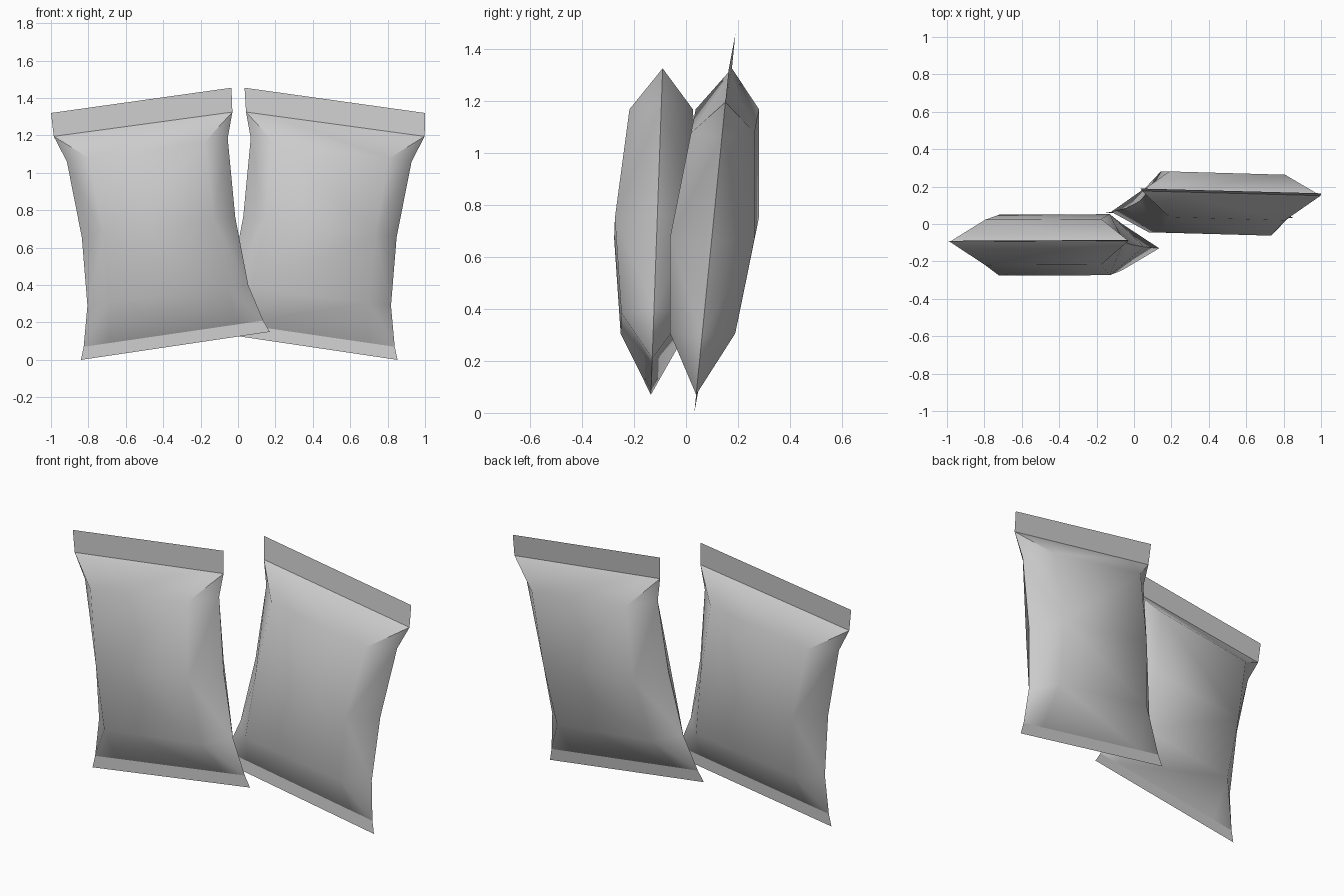
import bpy
import bmesh
import math
from mathutils import Vector

if "Cube" in bpy.data.objects:
    bpy.data.objects.remove(bpy.data.objects["Cube"])

foil = bpy.data.materials.new("grey foil")
foil.diffuse_color = (0.6, 0.6, 0.6, 1.0)
foil.use_nodes = True
foil.node_tree.nodes["Principled BSDF"].inputs["Base Color"].default_value = foil.diffuse_color

# Outline rows from top to bottom: outer x, outer z, inner x, inner z, half thickness
ROWS = [
    (-1.000, 1.320, -0.035, 1.455, 0.0),    # top of upper seal
    (-0.985, 1.195, -0.030, 1.325, 0.0),    # upper seal line
    (-0.915, 1.060, -0.055, 1.185, 0.122),
    (-0.835, 0.655, -0.015, 0.765, 0.163),
    (-0.805, 0.290, 0.055, 0.400, 0.125),
    (-0.825, 0.070, 0.135, 0.210, 0.0),     # lower seal line
    (-0.840, 0.000, 0.170, 0.150, 0.0),     # bottom of lower seal
]
INSETS = (0.0, 0.14, 0.86, 1.0)             # columns across the pouch


def make_object(name, bm):
    mesh = bpy.data.meshes.new(name)
    bm.to_mesh(mesh)
    bm.free()
    mesh.materials.append(foil)
    obj = bpy.data.objects.new(name, mesh)
    bpy.context.collection.objects.link(obj)
    return obj


def make_pouch(label, side, shift, y_base, lean, yaw):
    def point(row, t, puff):
        xo, zo, xi, zi, half = ROWS[row]
        x = xo + (xi - xo) * t
        z = zo + (zi - zo) * t
        dx = shift if row > 0 else 0.0
        y = y_base + lean * z + yaw * t + puff * half
        return Vector((side * x + dx, y, z))

    # Puffed body: front and back skins sharing the side folds and seal lines
    bm = bmesh.new()
    verts = {}

    def vert(row, col, puff):
        if row in (1, 5) or col in (0, 3):
            puff = 0
        key = (row, col, puff)
        if key not in verts:
            verts[key] = bm.verts.new(point(row, INSETS[col], puff))
        return verts[key]

    for puff in (-1, 1):
        for r in range(1, 5):
            for c in range(3):
                a, b = vert(r, c, puff), vert(r, c + 1, puff)
                d, e = vert(r + 1, c, puff), vert(r + 1, c + 1, puff)
                # diagonals run from the pouch corners towards the middle
                if (r < 3) == (c == 0):
                    bm.faces.new((a, b, e))
                    bm.faces.new((a, e, d))
                else:
                    bm.faces.new((a, b, d))
                    bm.faces.new((b, e, d))
    bmesh.ops.recalc_face_normals(bm, faces=bm.faces)
    body = make_object(label + "_pouch_body", bm)
    bpy.ops.object.select_all(action='DESELECT')
    body.select_set(True)
    bpy.context.view_layer.objects.active = body
    bpy.ops.object.shade_smooth_by_angle(angle=math.radians(62))

    # Flat crimped strips above and below the body
    for name, r in (("upper", 0), ("lower", 5)):
        bm = bmesh.new()
        ring = [(r, 0), (r + 1, 0), (r + 1, 1), (r, 1)]
        face = bm.faces.new([bm.verts.new(point(k, t, 0)) for k, t in ring])
        face.normal_update()
        if face.normal.y > 0:
            face.normal_flip()
        make_object(label + "_" + name + "_seal", bm)


make_pouch("left", 1, 0.0, -0.1375, 0.036, 0.0)
make_pouch("right", -1, 0.013, 0.032, 0.1, 0.012)
